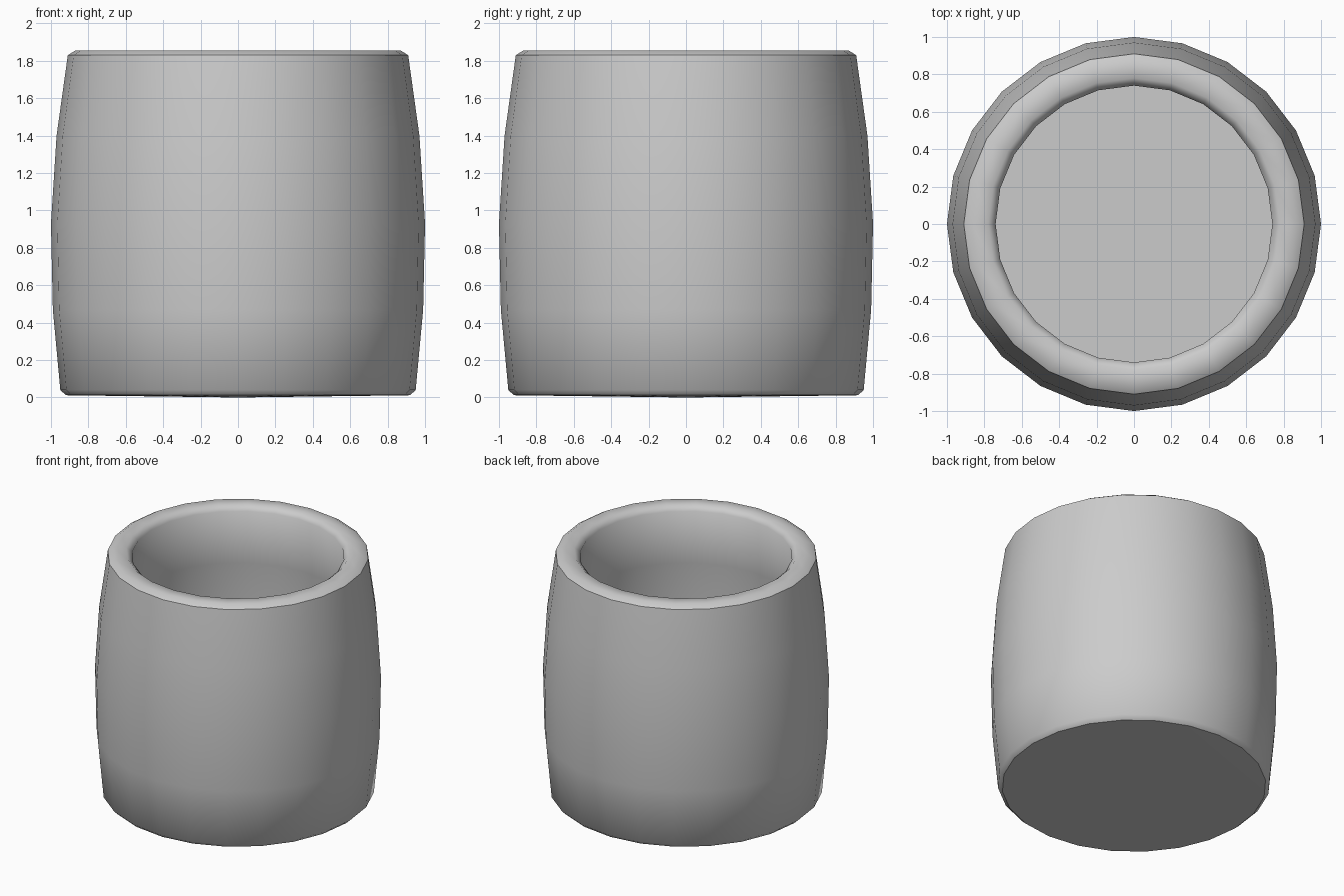
import bpy
import bmesh
from math import cos, sin, tau

cube = bpy.data.objects.get("Cube")
if cube:
    bpy.data.objects.remove(cube, do_unlink=True)

SIDES = 24

# One plain grey for the whole cup
grey = bpy.data.materials.new("plain grey")
grey.use_nodes = True
colour = (0.6, 0.6, 0.6, 1)
grey.diffuse_color = colour
grey.node_tree.nodes["Principled BSDF"].inputs["Base Color"].default_value = colour

# Profile as radius, height, sharp edge: outside, rim, inside
profile = [
    (0.92, 0.012, True), (0.95, 0.04, False), (0.99, 0.47, False),
    (1.0, 0.93, False), (0.97, 1.4, False), (0.91, 1.83, True),
    (0.87, 1.855, False), (0.78, 1.855, False), (0.74, 1.82, False),
    (0.79, 1.4, False), (0.82, 0.93, False), (0.81, 0.5, False),
    (0.78, 0.18, True),
]


def lathe(name, profile, bottom_z, floor_z):
    """Turn the profile around z and close both ends with fans."""
    bm = bmesh.new()
    rings = []
    for radius, z, sharp in profile:
        ring = [bm.verts.new((radius * cos(tau * i / SIDES),
                              radius * sin(tau * i / SIDES), z))
                for i in range(SIDES)]
        rings.append(ring)
    bottom = bm.verts.new((0, 0, bottom_z))
    floor = bm.verts.new((0, 0, floor_z))
    for i in range(SIDES):
        j = (i + 1) % SIDES
        for low, high in zip(rings, rings[1:]):
            bm.faces.new((low[i], low[j], high[j], high[i]))
        bm.faces.new((bottom, rings[0][j], rings[0][i]))
        bm.faces.new((floor, rings[-1][i], rings[-1][j]))
    for face in bm.faces:
        face.smooth = True
    # Keep the marked rings crisp
    for ring, (radius, z, sharp) in zip(rings, profile):
        if sharp:
            for i in range(SIDES):
                bm.edges.get((ring[i], ring[(i + 1) % SIDES])).smooth = False
    bmesh.ops.recalc_face_normals(bm, faces=bm.faces)
    mesh = bpy.data.meshes.new(name)
    bm.to_mesh(mesh)
    bm.free()
    mesh.materials.append(grey)
    obj = bpy.data.objects.new(name, mesh)
    bpy.context.collection.objects.link(obj)
    return obj


lathe("barrel_cup", profile, 0, 0.18)
